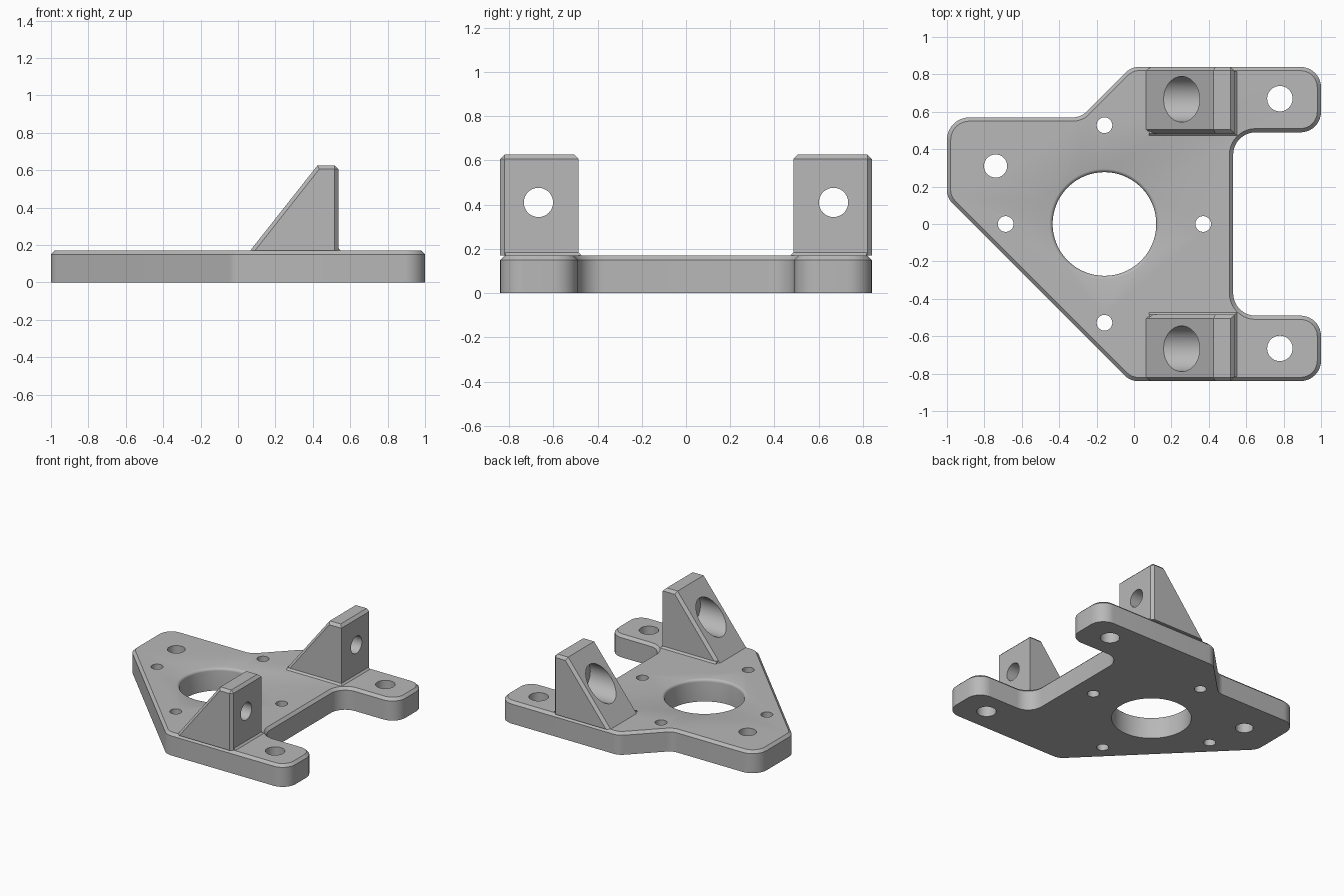
import bpy, bmesh, math
from mathutils import Vector, Matrix

cube = bpy.data.objects.get("Cube")
if cube:
    bpy.data.objects.remove(cube)

grey = bpy.data.materials.new("machined_grey")
grey.use_nodes = True
grey.diffuse_color = (0.48, 0.48, 0.48, 1)
grey.node_tree.nodes["Principled BSDF"].inputs["Base Color"].default_value = grey.diffuse_color

TOP = 0.17      # plate thickness
CHAMFER = 0.02


def finish(bm, name):
    bmesh.ops.recalc_face_normals(bm, faces=bm.faces)
    mesh = bpy.data.meshes.new(name)
    bm.to_mesh(mesh)
    bm.free()
    mesh.materials.append(grey)
    obj = bpy.data.objects.new(name, mesh)
    bpy.context.collection.objects.link(obj)
    return obj


def activate(obj):
    bpy.ops.object.select_all(action='DESELECT')
    obj.select_set(True)
    bpy.context.view_layer.objects.active = obj


def prism(bm, points, shift):
    """Extrude a closed loop of points by a vector."""
    face = bm.faces.new([bm.verts.new(p) for p in points])
    res = bmesh.ops.extrude_face_region(bm, geom=[face], use_keep_orig=True)
    moved = [v for v in res["geom"] if isinstance(v, bmesh.types.BMVert)]
    bmesh.ops.translate(bm, verts=moved, vec=shift)
    bmesh.ops.recalc_face_normals(bm, faces=bm.faces)


def lathe(bm, profile, matrix, n=64):
    """Closed solid of revolution from (radius, height) pairs."""
    rings = []
    for r, h in profile:
        rings.append([bm.verts.new(matrix @ Vector((
            r * math.cos(math.tau * i / n), r * math.sin(math.tau * i / n), h)))
            for i in range(n)])
    for a, b in zip(rings, rings[1:]):
        for i in range(n):
            j = (i + 1) % n
            bm.faces.new((a[i], a[j], b[j], b[i]))
    bm.faces.new(rings[0])
    bm.faces.new(rings[-1])


def cut(obj, bm):
    cutter = finish(bm, "cutter")
    cutter.hide_render = True
    mod = obj.modifiers.new("holes", 'BOOLEAN')
    mod.operation = 'DIFFERENCE'
    mod.solver = 'EXACT'
    mod.object = cutter
    activate(obj)
    bpy.ops.object.modifier_apply(modifier=mod.name)
    bpy.data.objects.remove(cutter)


def smooth(obj):
    activate(obj)
    bpy.ops.object.shade_smooth_by_angle(angle=math.radians(30))


def rounded(corners, steps=10):
    """Replace each (x, y, radius) corner with a tangent arc."""
    out = []
    for i, (x, y, r) in enumerate(corners):
        p = Vector((x, y))
        a = (Vector(corners[i - 1][:2]) - p).normalized()
        b = (Vector(corners[(i + 1) % len(corners)][:2]) - p).normalized()
        half = a.angle(b) / 2
        centre = p + (a + b).normalized() * (r / math.sin(half))
        start = p + a * (r / math.tan(half)) - centre
        end = p + b * (r / math.tan(half)) - centre
        sweep = math.atan2(start.x * end.y - start.y * end.x, start.dot(end))
        for k in range(steps + 1):
            q = centre + Matrix.Rotation(sweep * k / steps, 2) @ start
            out.append((q.x, q.y, 0))
    return out


# Base plate with two arms and a chamfered top rim
outline = [(-1, 0.57, 0.12), (-0.285, 0.57, 0.1), (-0.015, 0.84, 0.1),
           (1, 0.84, 0.11), (1, 0.49, 0.11), (0.53, 0.49, 0.12),
           (0.53, -0.49, 0.12), (1, -0.49, 0.11), (1, -0.84, 0.11),
           (-0.02, -0.84, 0.1), (-1, 0.14, 0.1)]
bm = bmesh.new()
prism(bm, rounded(outline), (0, 0, TOP))
rim = [e for e in bm.edges if all(v.co.z > TOP - 0.001 for v in e.verts)]
bmesh.ops.bevel(bm, geom=rim, offset=CHAMFER, segments=1, affect='EDGES')
plate = finish(bm, "base_plate")

# Central opening with a rounded lip, bolt circle, and mounting holes
cx, ring = -0.158, 0.528
bm = bmesh.new()
lip = [(0.277 + CHAMFER * (1 - math.cos(t)), TOP - CHAMFER + CHAMFER * math.sin(t))
       for t in [math.pi / 2 * k / 5 for k in range(5)]]
lathe(bm, [(0.277, -0.1)] + lip + [(0.3, TOP + 0.002), (0.3, 0.3)],
      Matrix.Translation((cx, 0, 0)), 96)
holes = [(cx + ring, 0, 0.042), (cx - ring, 0, 0.042), (cx, ring, 0.042), (cx, -ring, 0.042),
         (-0.74, 0.31, 0.062), (0.78, 0.67, 0.068), (0.78, -0.665, 0.068)]
for x, y, r in holes:
    lathe(bm, [(r, -0.1), (r, 0.3)], Matrix.Translation((x, y, 0)), 40)
cut(plate, bm)
smooth(plate)

# Sloped upright brackets, one on each arm
INNER, OUTER, BACK, PEAK = 0.485, 0.84, 0.537, 0.626
for side, name in ((1, "back"), (-1, "front")):
    bm = bmesh.new()
    profile = [(0.065, TOP), (BACK, TOP), (BACK, PEAK), (0.425, PEAK)]
    prism(bm, [(x, side * INNER, z) for x, z in profile], (0, side * (OUTER - INNER), 0))
    edges = []
    for e in bm.edges:
        a, b = (v.co for v in e.verts)
        across = abs(a.y - b.y) > 0.1
        outer = abs(a.y) > 0.8
        low = max(a.z, b.z) < TOP + 0.01
        upright = abs(a.x - b.x) < 0.001
        if low:
            continue
        if across:
            if a.x > 0.5:
                edges.append(e)
        elif outer or not upright:
            edges.append(e)
    bmesh.ops.bevel(bm, geom=edges, offset=CHAMFER, segments=1, affect='EDGES')
    bracket = finish(bm, name + "_bracket")

    # Stepped bore: wide on the slope, narrow on the upright face
    bm = bmesh.new()
    lathe(bm, [(0.122, -0.2), (0.122, 0.43), (0.066, 0.43), (0.066, 0.7)],
          Matrix.Translation((0, side * 0.667, 0.41)) @ Matrix.Rotation(math.pi / 2, 4, 'Y'))
    cut(bracket, bm)
    smooth(bracket)

    # Small flared foot where the bracket meets the plate
    flare = 0.013
    bm = bmesh.new()
    bmesh.ops.create_cube(bm, size=1)
    for v in bm.verts:
        grow = flare if v.co.z < 0 else 0
        v.co = (BACK + grow if v.co.x > 0 else 0.08,
                side * (0.815 if v.co.y > 0 else INNER - grow),
                TOP if v.co.z < 0 else TOP + flare)
    finish(bm, name + "_bracket_foot")
